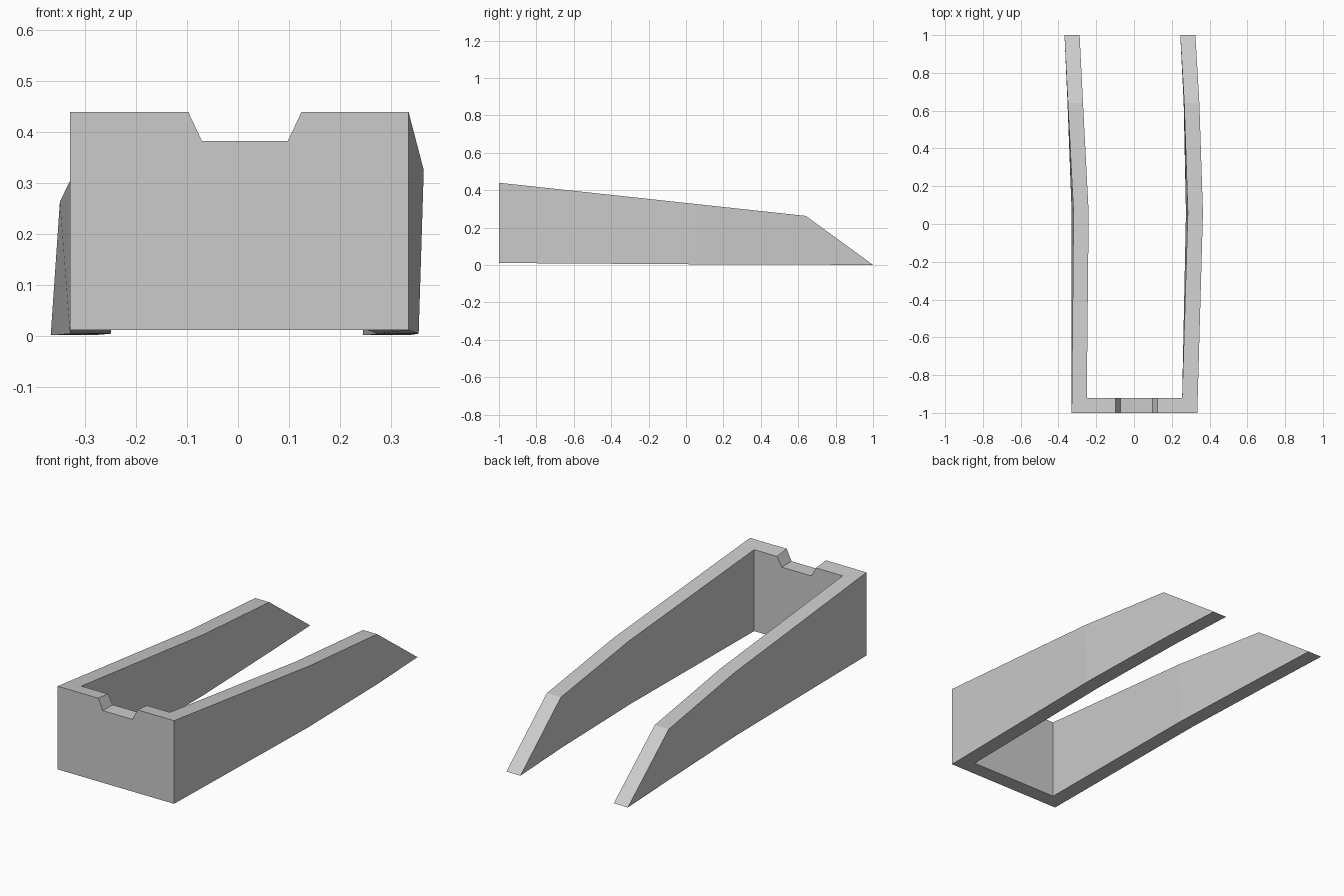
import bpy, bmesh
from math import radians

cube = bpy.data.objects.get("Cube")
if cube:
    bpy.data.objects.remove(cube, do_unlink=True)

# One grey for the whole part
grey = bpy.data.materials.new("plain_grey")
grey.use_nodes = True
colour = (0.6, 0.6, 0.6, 1)
grey.diffuse_color = colour
grey.node_tree.nodes["Principled BSDF"].inputs["Base Color"].default_value = colour

WALL = 0.08
FRONT_Z, FOOT_Z = 0.44, 0.011


def top_z(y):
    """Height of the long sloping top edge."""
    return FRONT_Z - 0.108 * (y + 1)


def rail_rings(side, stations):
    """Four-corner sections along one rail: (y, bottom x, top x, bottom z)."""
    rings = []
    for y, xb, xt, zb in stations:
        yi = y + WALL if y == -1 else y
        tip = y == 1
        rings.append([
            (xb, y, zb), (xb - side * WALL, yi, zb),
            (xt - side * WALL, yi, zb if tip else top_z(yi)),
            (xt, y, zb if tip else top_z(y))])
    return rings


def wall_ring(x, z=None):
    """Section of the front wall at x; z is set inside the notch."""
    yi = -1 + WALL
    return [(x, -1, FOOT_Z), (x, yi, FOOT_Z),
            (x, yi, z or top_z(yi)), (x, -1, z or FRONT_Z)]


# Rails bow gently and taper to a wedge at the back
right = rail_rings(-1, [(-1, -0.33, -0.33, FOOT_Z), (0.06, -0.33, -0.32, 0.004),
                        (0.64, -0.352, -0.35, 0.002), (1, -0.368, -0.368, 0.001)])
left = rail_rings(1, [(-1, 0.335, 0.335, FOOT_Z), (0.06, 0.355, 0.365, 0.004),
                      (0.64, 0.343, 0.346, 0.002), (1, 0.325, 0.325, 0.001)])

# Front wall with a notch in its top edge
notch = [wall_ring(-0.098), wall_ring(-0.071, 0.383),
         wall_ring(0.098, 0.383), wall_ring(0.125)]

# Loft the whole U from one tip to the other
bm = bmesh.new()
rings = [[bm.verts.new(p) for p in ring] for ring in right[::-1] + notch + left]
for a, b in zip(rings, rings[1:]):
    for i in range(4):
        j = (i + 1) % 4
        bm.faces.new((a[i], a[j], b[j], b[i]))
bmesh.ops.remove_doubles(bm, verts=bm.verts, dist=0.0005)
bmesh.ops.dissolve_limit(bm, angle_limit=radians(0.2), verts=bm.verts, edges=bm.edges)
bmesh.ops.recalc_face_normals(bm, faces=bm.faces)

mesh = bpy.data.meshes.new("forked_ramp_frame")
bm.to_mesh(mesh)
bm.free()
mesh.materials.append(grey)
bpy.context.collection.objects.link(bpy.data.objects.new("forked_ramp_frame", mesh))
